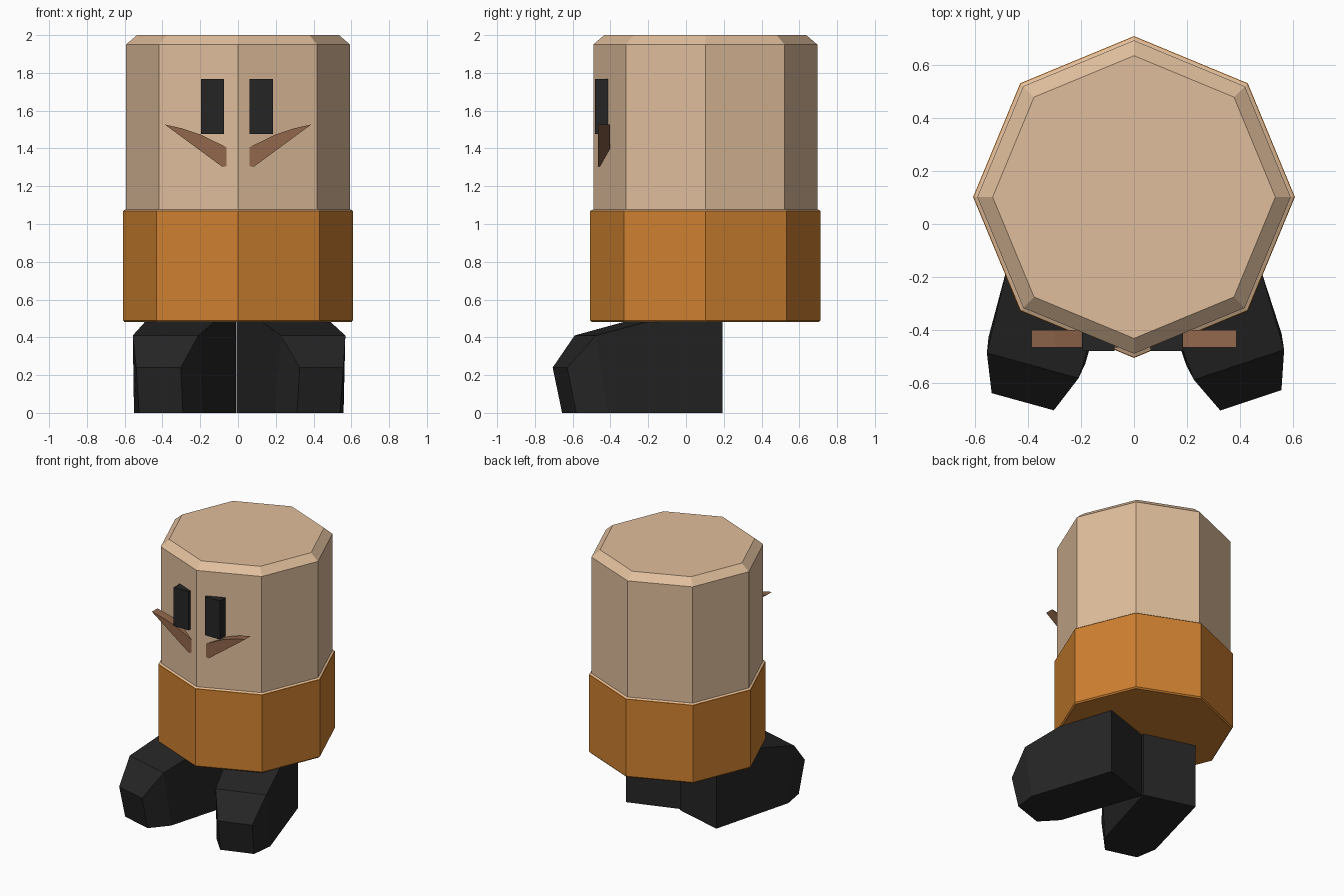
import bpy, bmesh, math
from mathutils import Matrix

if "Cube" in bpy.data.objects:
    bpy.data.objects.remove(bpy.data.objects["Cube"])


def material(name, r, g, b):
    lin = lambda c: ((c / 255 + 0.055) / 1.055) ** 2.4
    m = bpy.data.materials.new(name)
    m.diffuse_color = (lin(r), lin(g), lin(b), 1)
    m.use_nodes = True
    m.node_tree.nodes["Principled BSDF"].inputs["Base Color"].default_value = m.diffuse_color
    return m


BEIGE = material("beige", 224, 190, 156)
ORANGE = material("orange brown", 207, 129, 49)
BROWN = material("brown", 146, 103, 76)
BLACK = material("black", 37, 37, 37)


def finish(name, bm, mat):
    bmesh.ops.recalc_face_normals(bm, faces=bm.faces)
    me = bpy.data.meshes.new(name)
    bm.to_mesh(me)
    bm.free()
    me.materials.append(mat)
    ob = bpy.data.objects.new(name, me)
    bpy.context.collection.objects.link(ob)
    return ob


def octagon_stack(name, profile, mat, cy=0.102):
    """Eight-sided solid from (radius, z) rings, a corner facing front."""
    bm = bmesh.new()
    rings = [[bm.verts.new((r * math.cos(k * math.pi / 4),
                            cy + r * math.sin(k * math.pi / 4), z))
              for k in range(8)] for r, z in profile]
    for a, b in zip(rings, rings[1:]):
        for k in range(8):
            n = (k + 1) % 8
            bm.faces.new((a[k], a[n], b[n], b[k]))
    bm.faces.new(rings[0])
    bm.faces.new(rings[-1])
    return finish(name, bm, mat)


def extrude_outline(name, pts, y0, y1, mat):
    """Solid from an (x, z) outline between two y positions."""
    bm = bmesh.new()
    face = bm.faces.new([bm.verts.new((x, y0, z)) for x, z in pts])
    new = bmesh.ops.extrude_face_region(bm, geom=[face])["geom"]
    bmesh.ops.translate(bm, vec=(0, y1 - y0, 0),
                        verts=[v for v in new if isinstance(v, bmesh.types.BMVert)])
    return finish(name, bm, mat)


# Body: trousers and bevelled head
octagon_stack("trousers", [(0.60, 0.48), (0.609, 0.49), (0.609, 1.068), (0.605, 1.072)], ORANGE)
octagon_stack("head", [(0.605, 1.0721), (0.593, 1.078), (0.593, 1.95), (0.535, 2.0)], BEIGE)


# Feet: side profile (forward, half width, z), turned outward
def foot(name, origin, angle):
    loop = [(0, 0.195, 0), (0.64, 0.19, 0), (0.79, 0.12, 0), (0.842, 0.122, 0.24),
            (0.70, 0.18, 0.41), (0.42, 0.19, 0.482), (0, 0.195, 0.482)]
    bm = bmesh.new()
    sides = [[bm.verts.new((s * w, -v, z)) for v, w, z in loop] for s in (-1, 1)]
    n = len(loop)
    for i in range(n):
        j = (i + 1) % n
        bm.faces.new((sides[0][i], sides[0][j], sides[1][j], sides[1][i]))
    for s in sides:
        bm.faces.new((s[0], s[1], s[4], s[5], s[6]))   # flat side
        bm.faces.new((s[1], s[2], s[3], s[4]))         # tapered toe side
    bm.transform(Matrix.Translation((*origin, 0)) @ Matrix.Rotation(math.radians(angle), 4, 'Z'))
    return finish(name, bm, BLACK)


foot("left_foot", (-0.1975, 0.139), -15.4)
foot("right_foot", (0.1765, 0.1315), 18.4)

# Eyes and moustache halves
moustache = [(0.388, 1.527), (0.30, 1.507), (0.20, 1.474), (0.06, 1.406),
             (0.06, 1.306), (0.085, 1.304)]
for side, s, cx in (("left", -1, -0.135), ("right", 1, 0.124)):
    w = 0.062
    extrude_outline(side + "_eye", [(cx - w, 1.477), (cx + w, 1.477),
                                    (cx + w, 1.767), (cx - w, 1.767)], -0.481, -0.408, BLACK)
    extrude_outline(side + "_moustache", [(s * x, z) for x, z in moustache],
                    -0.467, -0.402, BROWN)
